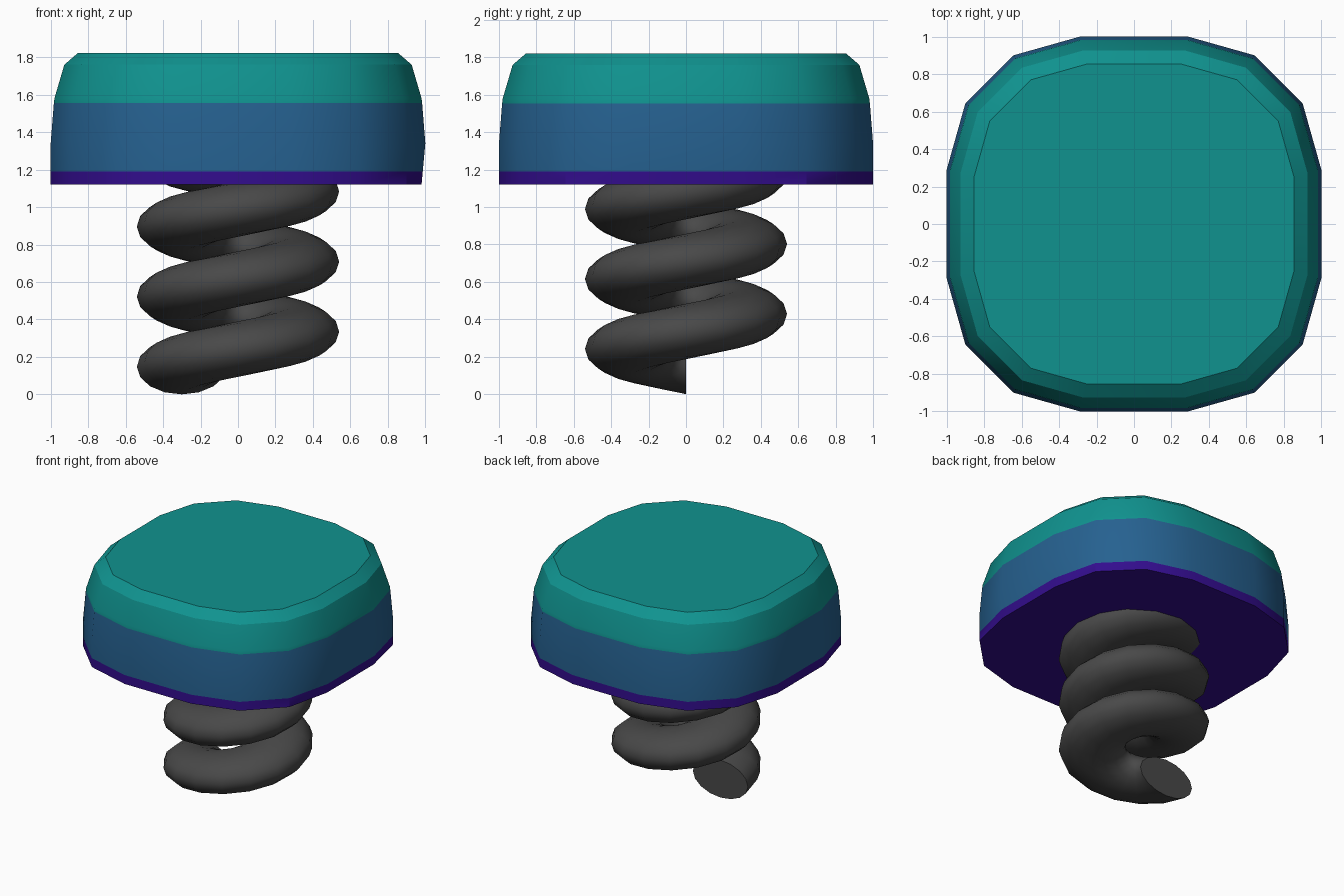
import bpy
import bmesh
import math

if "Cube" in bpy.data.objects:
    bpy.data.objects.remove(bpy.data.objects["Cube"])


def material(name, rgb):
    m = bpy.data.materials.new(name)
    m.diffuse_color = (*rgb, 1)
    m.use_nodes = True
    m.node_tree.nodes["Principled BSDF"].inputs["Base Color"].default_value = m.diffuse_color
    return m


GREY = material("dark grey", (0.066, 0.066, 0.066))
TEAL = material("teal", (0.005, 0.29, 0.275))
BLUE = material("blue", (0.019, 0.12, 0.28))
PURPLE = material("purple", (0.033, 0.004, 0.27))


def make_object(name, bm, mats, angle):
    bmesh.ops.recalc_face_normals(bm, faces=bm.faces)
    mesh = bpy.data.meshes.new(name)
    bm.to_mesh(mesh)
    bm.free()
    for m in mats:
        mesh.materials.append(m)
    ob = bpy.data.objects.new(name, mesh)
    bpy.context.collection.objects.link(ob)
    bpy.ops.object.select_all(action='DESELECT')
    bpy.context.view_layer.objects.active = ob
    ob.select_set(True)
    bpy.ops.object.shade_smooth_by_angle(angle=math.radians(angle))
    return ob


def loft(bm, rings):
    """Skin a list of closed rings and cap both ends."""
    loops = [[bm.verts.new(p) for p in ring] for ring in rings]
    for a, b in zip(loops, loops[1:]):
        n = len(a)
        for i in range(n):
            j = (i + 1) % n
            bm.faces.new((a[i], a[j], b[j], b[i]))
    bm.faces.new(loops[0][::-1])
    bm.faces.new(loops[-1])


# Coil spring: an oval section swept three turns, counter-clockwise upwards
TURNS, STEPS, SIDES = 3, 16, 16
RADIUS, HALF_W, HALF_H, PITCH = 0.30, 0.24, 0.148, 0.374
rings = []
for s in range(TURNS * STEPS + 1):
    a = math.pi + s / STEPS * math.tau
    z = HALF_H + PITCH * s / STEPS
    ring = []
    for k in range(SIDES):
        t = k / SIDES * math.tau
        r = RADIUS + HALF_W * math.cos(t)
        ring.append((r * math.cos(a), r * math.sin(a), z + HALF_H * math.sin(t)))
    rings.append(ring)
bm = bmesh.new()
loft(bm, rings)
make_object("spring", bm, [GREY], 50)

# Button head: rounded-square outline stacked in levels (height, scale)
QUARTER = [(1.0, 0.29), (0.9, 0.645), (0.645, 0.9), (0.29, 1.0)]
outline = []
for q in range(4):
    c, s = round(math.cos(q * math.pi / 2)), round(math.sin(q * math.pi / 2))
    outline += [(x * c - y * s, x * s + y * c) for x, y in QUARTER]
LEVELS = [(1.12, 1.0), (1.19, 1.0), (1.34, 1.0), (1.555, 0.983),
          (1.58, 0.98), (1.76, 0.927), (1.822, 0.855)]
rings = []
for z, k in LEVELS:
    # the right side draws in slightly towards the bottom
    limit = 1.0 - 0.02 * max(0, (1.34 - z) / 0.22)
    rings.append([(min(x * k, limit), y * k, z) for x, y in outline])
bm = bmesh.new()
loft(bm, rings)

# Colour bands by height
for f in bm.faces:
    h = f.calc_center_median().z
    f.material_index = 2 if h < 1.19 else 1 if h < 1.555 else 0
make_object("button_head", bm, [TEAL, BLUE, PURPLE], 31)
